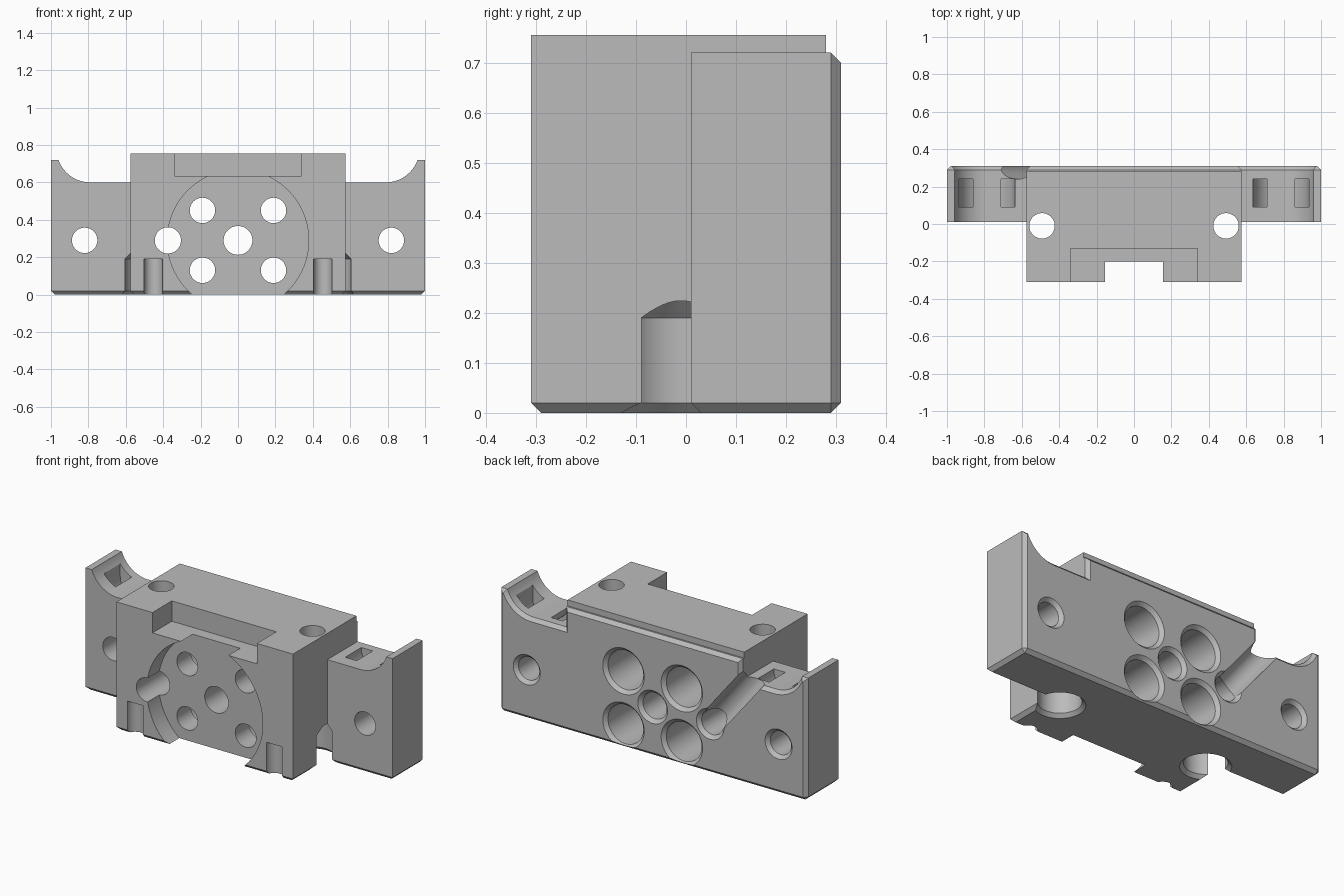
import bpy, bmesh, math
from mathutils import Matrix, Vector

if "Cube" in bpy.data.objects:
    bpy.data.objects.remove(bpy.data.objects["Cube"])

BACK, CH, HOLE, BORE = 0.31, 0.02, 0.068, 0.115

grey = bpy.data.materials.new("plain grey")
grey.use_nodes = True
grey.diffuse_color = (0.5, 0.5, 0.5, 1)
grey.node_tree.nodes["Principled BSDF"].inputs["Base Color"].default_value = (0.5, 0.5, 0.5, 1)


def finish(name, bm):
    bmesh.ops.recalc_face_normals(bm, faces=bm.faces)
    me = bpy.data.meshes.new(name)
    bm.to_mesh(me)
    bm.free()
    me.materials.append(grey)
    ob = bpy.data.objects.new(name, me)
    bpy.context.collection.objects.link(ob)
    return ob


def prism(name, outline, y0, y1, chamfer_back=False, chamfer_base=False):
    """Extrude an x-z outline along y, with optional chamfers."""
    bm = bmesh.new()
    face = bm.faces.new([bm.verts.new((x, y0, z)) for x, z in outline])
    ext = bmesh.ops.extrude_face_region(bm, geom=[face])
    for v in ext["geom"]:
        if isinstance(v, bmesh.types.BMVert):
            v.co.y = y1
    edges = [e for e in bm.edges
             if (chamfer_back and all(abs(v.co.y - y1) < 1e-5 for v in e.verts))
             or (chamfer_base and all(abs(v.co.z) < 1e-5 for v in e.verts))]
    if edges:
        bmesh.ops.bevel(bm, geom=edges, offset=CH, segments=1, affect='EDGES')
    return finish(name, bm)


def box(name, x0, x1, y0, y1, z0, z1, **kw):
    return prism(name, [(x0, z0), (x1, z0), (x1, z1), (x0, z1)], y0, y1, **kw)


def revolve(name, profile, origin, direction, n=48):
    """Solid of revolution from (radius, distance) pairs along a direction."""
    turn = Vector(direction).to_track_quat('Z', 'Y').to_matrix().to_4x4()
    bm = bmesh.new()
    rings = [[bm.verts.new((r * math.cos(math.tau * i / n), r * math.sin(math.tau * i / n), h))
              for i in range(n)] for r, h in profile]
    for a, b in zip(rings, rings[1:]):
        for i in range(n):
            j = (i + 1) % n
            bm.faces.new((a[i], a[j], b[j], b[i]))
    bm.faces.new(rings[0])
    bm.faces.new(rings[-1])
    bm.transform(Matrix.Translation(origin) @ turn)
    return finish(name, bm)


def combine(target, tool, op='DIFFERENCE'):
    mod = target.modifiers.new(tool.name, 'BOOLEAN')
    mod.operation, mod.solver, mod.object = op, 'EXACT', tool
    bpy.context.view_layer.objects.active = target
    bpy.ops.object.modifier_apply(modifier=mod.name)
    bpy.data.objects.remove(tool)


def arc(cx, cz, r, a0, a1, n=16):
    steps = [math.radians(a0 + (a1 - a0) * i / n) for i in range(n + 1)]
    return [(cx + r * math.cos(a), cz + r * math.sin(a)) for a in steps]


# Wide back plate with raised ends and a raised middle
half = [(0.575, 0.72), (0.575, 0.6)] + arc(0.79, 0.78, 0.18, -90, -19.5) + [(1, 0.72), (1, 0)]
outline = half + [(-x, z) for x, z in reversed(half)]
body = prism("mounting_block", outline, 0.01, BACK, chamfer_back=True, chamfer_base=True)

# Central block
combine(body, box("central_block", -0.575, 0.575, -0.31, 0.28, 0, 0.755, chamfer_base=True), 'UNION')

# Round front recess and the pocket above it
combine(body, revolve("front_recess", [(0.378, 0), (0.378, 0.2)], (0, -0.4, 0.29), (0, 1, 0), 96))
combine(body, box("top_pocket", -0.34, 0.34, -0.4, -0.13, 0.635, 0.9))
recess_edge = [(0.3, -CH), (0.3, CH)]

# Through holes with a countersink at the back
for x, r in ((0, 0.077), (-0.375, 0.07), (0.82, HOLE), (-0.82, HOLE)):
    combine(body, revolve("through_hole", [(r, -0.4), (r, BACK - CH), (r + 2 * CH, BACK + CH)],
                          (x, 0, 0.29), (0, 1, 0)))

# Four screw holes with wide bores at the back
for x in (-0.19, 0.19):
    for z in (0.13, 0.45):
        combine(body, revolve("screw_hole",
                              [(HOLE, -0.4), (HOLE, -0.07), (BORE, -0.02), (BORE, BACK - CH),
                               (BORE + 2 * CH, BACK + CH)], (x, 0, z), (0, 1, 0)))

for s in (-1, 1):
    # Vertical bolt hole with a wide bore from below
    combine(body, revolve("bolt_hole",
                          [(BORE + 2 * CH, -CH), (BORE, CH), (BORE, 0.19), (HOLE, 0.24), (HOLE, 0.9)],
                          (s * 0.492, -0.01, 0), (0, 0, 1)))
    # Small groove in the front face
    combine(body, revolve("front_groove", [(0.05, -0.1), (0.05, 0.19)],
                          (s * 0.453, -0.31, 0), (0, 0, 1), 32))
    # Curved strap tunnel under the raised end
    strap = ([(-0.15, 0.9)] + arc(0, 0.6, 0.15, 180, 360) + [(0.15, 0.9), (0.075, 0.9)]
             + arc(0, 0.6, 0.075, 360, 180) + [(-0.075, 0.9)])
    tunnel = [(s * (0.785 + x), z) for x, z in strap]
    combine(body, prism("strap_tunnel", tunnel, 0.09, 0.24))

# Slanted cable channel in the back face
combine(body, revolve("cable_channel", [(0.07, 0), (0.07, 0.6)],
                      (-0.375, BACK, 0.29), (-0.25, 0, 0.31)))

# Smooth bores, sharp edges
bpy.ops.object.select_all(action='DESELECT')
body.select_set(True)
bpy.context.view_layer.objects.active = body
bpy.ops.object.shade_smooth_by_angle(angle=math.radians(25))
